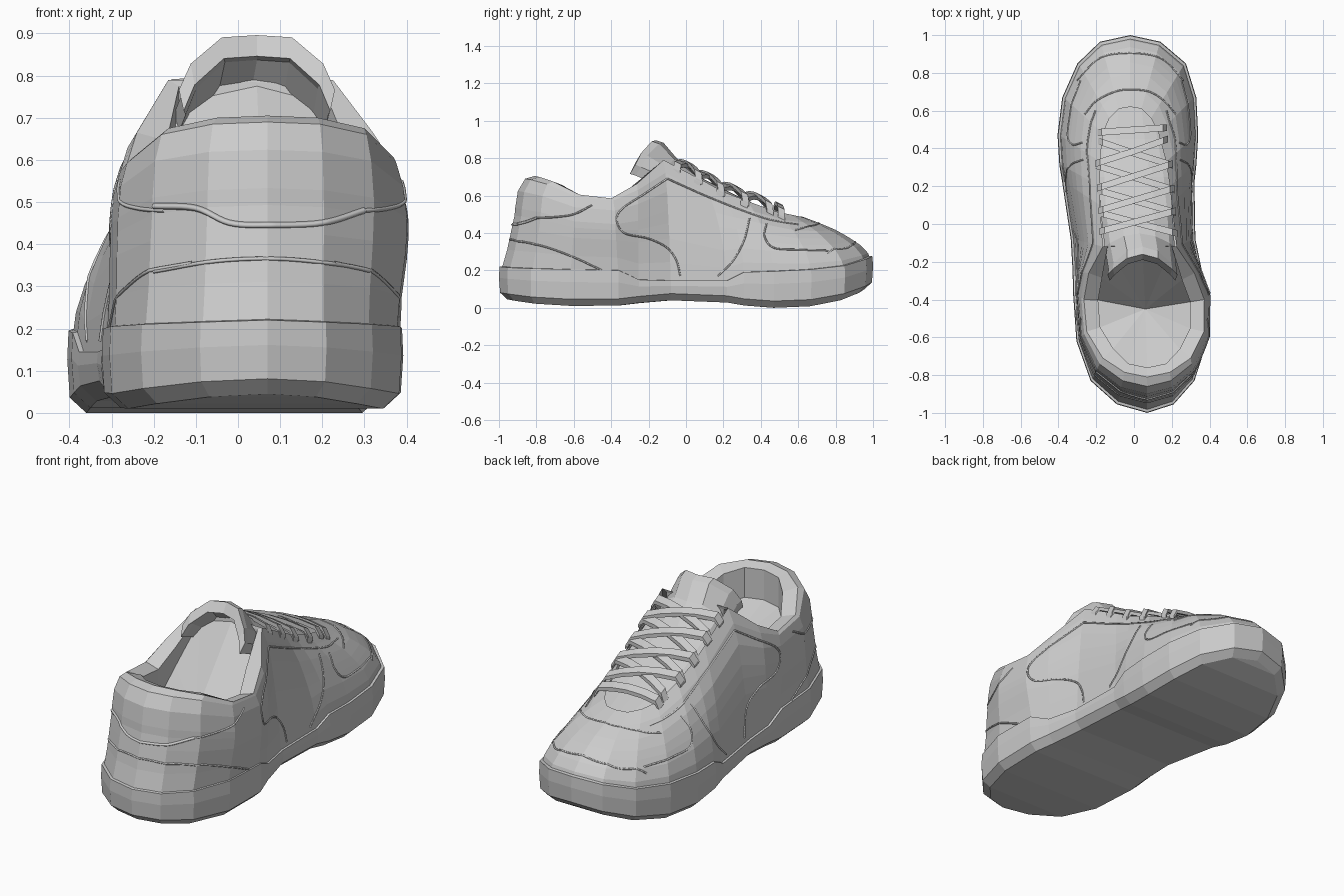
import bpy, bmesh, math
from mathutils import Vector
from mathutils.bvhtree import BVHTree

if "Cube" in bpy.data.objects:
    bpy.data.objects.remove(bpy.data.objects["Cube"])

grey = bpy.data.materials.new("light_grey")
grey.diffuse_color = (0.6, 0.6, 0.6, 1)
grey.use_nodes = True
grey.node_tree.nodes["Principled BSDF"].inputs["Base Color"].default_value = grey.diffuse_color


def make(name, verts, faces):
    me = bpy.data.meshes.new(name)
    me.from_pydata(verts, [], faces)
    bm = bmesh.new()
    bm.from_mesh(me)
    bmesh.ops.recalc_face_normals(bm, faces=bm.faces)
    bm.to_mesh(me)
    bm.free()
    me.materials.append(grey)
    ob = bpy.data.objects.new(name, me)
    bpy.context.collection.objects.link(ob)
    return ob


def loft(name, rings, strip_cap=False, cap_end=None):
    """Skin closed rings of equal length; strip_cap closes the first with cross strips, cap_end fans the last."""
    n = len(rings[0])
    verts = [p for r in rings for p in r]
    faces = [(k * n + i, k * n + (i + 1) % n, (k + 1) * n + (i + 1) % n, (k + 1) * n + i)
             for k in range(len(rings) - 1) for i in range(n)]
    if strip_cap:
        faces += [(0, 1, n - 1), (n // 2 - 1, n // 2, n // 2 + 1)]
        faces += [(i, i + 1, n - i - 1, n - i) for i in range(1, n // 2 - 1)]
    if cap_end:
        verts.append(cap_end)
        b = (len(rings) - 1) * n
        faces += [(b + i, b + (i + 1) % n, len(verts) - 1) for i in range(n)]
    return make(name, verts, faces)


# Sole outline from heel to toe: y, left x, right x, top z, bottom z
SOLE = [(-1.0, .07, .07, .22, .045), (-.955, -.09, .21, .215, .038), (-.83, -.23, .32, .21, .022),
        (-.62, -.305, .388, .205, .01), (-.36, -.323, .392, .20, .012), (-.25, -.325, .36, .15, .025),
        (-.08, -.335, .325, .145, .04), (.22, -.38, .32, .145, .028), (.31, -.395, .33, .19, .012),
        (.47, -.405, .34, .195, 0), (.67, -.38, .33, .205, .008), (.85, -.30, .275, .225, .04),
        (.965, -.18, .14, .26, .08), (1.0, -.02, -.02, .275, .10)]
# Collar and throat edge: y, left x, right x, z
OPEN = [(-.81, .07, .07, .705), (-.785, -.05, .19, .70), (-.71, -.165, .30, .675),
        (-.57, -.25, .37, .605), (-.40, -.265, .372, .585), (-.26, -.24, .32, .665),
        (-.12, -.165, .225, .79), (.10, -.18, .20, .675), (.20, -.18, .19, .62),
        (.33, -.18, .17, .57), (.48, -.165, .13, .515), (.56, -.13, .09, .498),
        (.61, -.08, .04, .488), (.62, -.02, -.02, .488)]
LAST = len(SOLE) - 1
IDX = list(range(LAST + 1)) + list(range(LAST - 1, 0, -1))


def ring(table, col):
    return [Vector((table[i][1 if k <= LAST else 2], table[i][0], table[i][col]))
            for k, i in enumerate(IDX)]


def shrink(r, d, dz=0.0):
    """Pull a ring inward by d, square to its outline."""
    out = []
    for i, p in enumerate(r):
        t = r[(i + 1) % len(r)] - r[i - 1]
        out.append(p + Vector((t.y, -t.x, 0)).normalized() * d + Vector((0, 0, dz)))
    return out


top, bot = ring(SOLE, 3), ring(SOLE, 4)
edge = ring(OPEN, 3)

# Cup sole with bevelled bottom edge and a narrow top ledge
loft("sole", [shrink(bot, .045), shrink(bot, .006, .036),
              [b.lerp(t, .55) + Vector((0, 0, .02)) for b, t in zip(bot, top)],
              shrink(top, .003), shrink(top, .03, .004)], True, Vector((0, 0, .14)))

# Upper: horizontal and vertical progress from sole to opening
HEEL = [(0, 0), (.18, .22), (.32, .45), (.40, .58), (.42, .66), (.5, .84), (.72, .97), (1, 1)]
FORE = [(0, 0), (.04, .16), (.14, .33), (.25, .45), (.36, .56), (.52, .70), (.76, .86), (1, 1)]
BULGE = (0, .2, .6, 1, 1, .8, 0, 0)
base = shrink(top, .012, -.02)
rings = []
for (hh, hv), (fh, fv) in zip(HEEL, FORE):
    r = []
    for k, i in enumerate(IDX):
        w = min(max((i - 4) / 3, 0), 1)
        h, v = hh + (fh - hh) * w, hv + (fv - hv) * w
        a, b = base[k], edge[k]
        swell = (BULGE[i] if i < 8 else 0) * math.sin(math.pi * v ** 1.5)
        x = a.x + (b.x - a.x) * h + swell * (-.01 if k <= LAST else .028)
        r.append(Vector((x, a.y + (b.y - a.y) * h, a.z + (b.z - a.z) * v)))
    rings.append(r)
upper = loft("upper", rings)

# Padded lining: collar stations only, closed under the tongue, sinking to a footbed
n = len(IDX)
lip_all = [p.lerp(q, 1) for p, q in zip(edge, shrink(edge, .075, -.02))]
for k, i in enumerate(IDX):
    if i < 2:
        lip_all[k] = shrink(edge, .05, -.02)[k]
    elif i == 6:
        lip_all[k] = edge[k] + Vector((.025 if k <= LAST else -.025, 0, -.015))
keep = list(range(0, 7)) + list(range(n - 6, n))


def collar(pts, front):
    sel = [pts[k] for k in keep]
    return sel[:7] + [Vector(front)] + sel[7:]


drop = [p + Vector((0, 0, -.16 if i < 5 else -.10 if i == 5 else -.04)) for p, i in zip(lip_all, IDX)]
loft("lining", [collar(edge, (.03, -.11, .79)), collar(lip_all, (.03, -.115, .785)),
                collar(drop, (.045, -.12, .775))], False, Vector((.06, -.45, .40)))

# Tongue: arched pad, y, z, centre x, half width, side drop, backward sweep of the sides
TONGUE = [(.63, .455, -.02, .13, .02, 0), (.45, .515, -.02, .17, .02, 0), (.25, .61, 0, .185, .03, 0),
          (.05, .71, .015, .19, .04, 0), (-.05, .80, .03, .185, .10, .07),
          (-.12, .882, .045, .18, .13, .12), (-.16, .896, .045, .185, .13, .11)]
US = (-1, -.85, -.45, 0, .45, .85, 1)
verts = []
for lift in (0, 1):
    for j, (y, z, cx, w, fall, back) in enumerate(TONGUE):
        for u in US:
            verts.append((cx + u * w * (1 - .06 * lift), y - back * u * u - lift * .03 * (j > 3),
                          z - fall * u ** 4 - lift * (.045 if j < 6 else .05)))
nu, nt = len(US), len(TONGUE)
off = nu * nt
faces = []
for j in range(nt - 1):
    for i in range(nu - 1):
        q = (j * nu + i, j * nu + i + 1, (j + 1) * nu + i + 1, (j + 1) * nu + i)
        faces += [q, tuple(x + off for x in reversed(q))]
rim = ([i for i in range(nu)] + [j * nu + nu - 1 for j in range(1, nt)]
       + [(nt - 1) * nu + i for i in range(nu - 2, -1, -1)] + [j * nu for j in range(nt - 2, 0, -1)])
for a, b in zip(rim, rim[1:] + rim[:1]):
    faces.append((a, b, b + off, a + off))
make("tongue", verts, faces)


def edge_height(y):
    """Height of the throat edge at y."""
    for a, b in zip(OPEN[6:], OPEN[7:]):
        if y <= b[0]:
            return a[3] + (b[3] - a[3]) * (y - a[0]) / (b[0] - a[0])
    return OPEN[-1][3]


# Laces: flat bands bowed over the tongue
def lace(name, y0, y1, lift):
    verts, faces = [], []
    steps = (-1, -.88, -.45, 0, .45, .88, 1)
    for s in steps:
        y = y0 + (y1 - y0) * (s + 1) / 2
        cx, w = .015 - .06 * (y - .1), .205 - .02 * (y > .4)
        z = edge_height(y) + lift + .03 * (1 - s * s) - (.035 if abs(s) == 1 else 0)
        for dy, dz in ((-.018, .012), (.018, -.006), (.018, -.026), (-.018, -.01)):
            verts.append((cx + s * w, y + dy, z + dz))
    for k in range(len(steps) - 1):
        for c in range(4):
            d = (c + 1) % 4
            faces.append((k * 4 + c, k * 4 + d, k * 4 + 4 + d, k * 4 + 4 + c))
    faces += [(0, 1, 2, 3), tuple(len(verts) - 4 + c for c in range(4))]
    make(name, verts, faces)


ROWS = (.44, .31, .18, .06, -.05)
lace("lace_bar", .485, .51, .016)
for i, (a, b) in enumerate(zip(ROWS, ROWS[1:])):
    lace(f"lace_rising_{i}", a, b, .016)
    lace(f"lace_falling_{i}", b + .01, a + .01, .028)

# Stitched panel edges laid on the upper
tree = BVHTree.FromObject(upper, bpy.context.evaluated_depsgraph_get())


def smooth(pts, steps=6):
    """Points along a rounded line through pts."""
    p = [Vector(q) for q in pts]
    p = [2 * p[0] - p[1]] + p + [2 * p[-1] - p[-2]]
    out = []
    for a, b, c, d in zip(p, p[1:], p[2:], p[3:]):
        for s in range(steps):
            t = s / steps
            out.append(.5 * (2 * b + (c - a) * t + (2 * a - 5 * b + 4 * c - d) * t * t
                             + (3 * b - a - 3 * c + d) * t ** 3))
    return out + [p[-2]]


def seam(name, pts, project, radius=.005):
    """Lay a cord on the upper; project gives a ray origin and direction."""
    hits = [tree.ray_cast(*project(p))[0] for p in smooth(pts)]
    hits = [h for h in hits if h]
    if len(hits) < 2:
        return
    curve = bpy.data.curves.new(name, 'CURVE')
    curve.dimensions = '3D'
    curve.bevel_depth = radius
    curve.bevel_resolution = 0
    sp = curve.splines.new('POLY')
    sp.points.add(len(hits) - 1)
    for pt, h in zip(sp.points, hits):
        pt.co = (*h, 1)
    curve.materials.append(grey)
    bpy.context.collection.objects.link(bpy.data.objects.new(name, curve))


SIDE = {"quarter_seam": [(-.10, .69), (-.22, .61), (-.34, .53), (-.37, .47), (-.33, .40), (-.2, .37),
                         (-.1, .32), (-.05, .25), (-.03, .17)],
        "eyestay_seam": [(-.10, .69), (.1, .60), (.3, .52), (.45, .47), (.6, .445)],
        "vamp_seam": [(.34, .48), (.31, .36), (.25, .25), (.17, .17)],
        "toe_panel_seam": [(.43, .45), (.42, .38), (.47, .32), (.6, .31), (.76, .305)],
        "heel_counter_seam": [(-.88, .355), (-.75, .325), (-.6, .27), (-.45, .2)],
        "collar_seam": [(-.80, .48), (-.7, .485), (-.6, .50), (-.5, .55)]}
for name, pts in SIDE.items():
    for side, sx in (("left", -1), ("right", 1)):
        seam(f"{name}_{side}", pts,
             lambda p, sx=sx: (Vector((sx, p.x, p.y)), Vector((-sx, 0, 0))))
down = lambda p: (Vector((p.x, p.y, 2)), Vector((0, 0, -1)))
seam("throat_front_seam", [(-.26, .58), (-.2, .65), (-.1, .70), (-.02, .71), (.08, .70), (.16, .65), (.22, .58)], down)
seam("toe_cap_seam", [(-.3, .76), (-.2, .865), (-.1, .90), (.05, .90), (.16, .865), (.26, .76)], down)
back = lambda p: (Vector((p.x, -2, p.y)), Vector((0, 1, 0)))
seam("collar_back_seam", [(-.2, .49), (-.1, .485), (-.02, .45), (.07, .445), (.2, .45), (.3, .48)], back, .008)
seam("heel_back_seam", [(-.2, .335), (-.05, .36), (.1, .365), (.25, .35), (.32, .335)], back)
